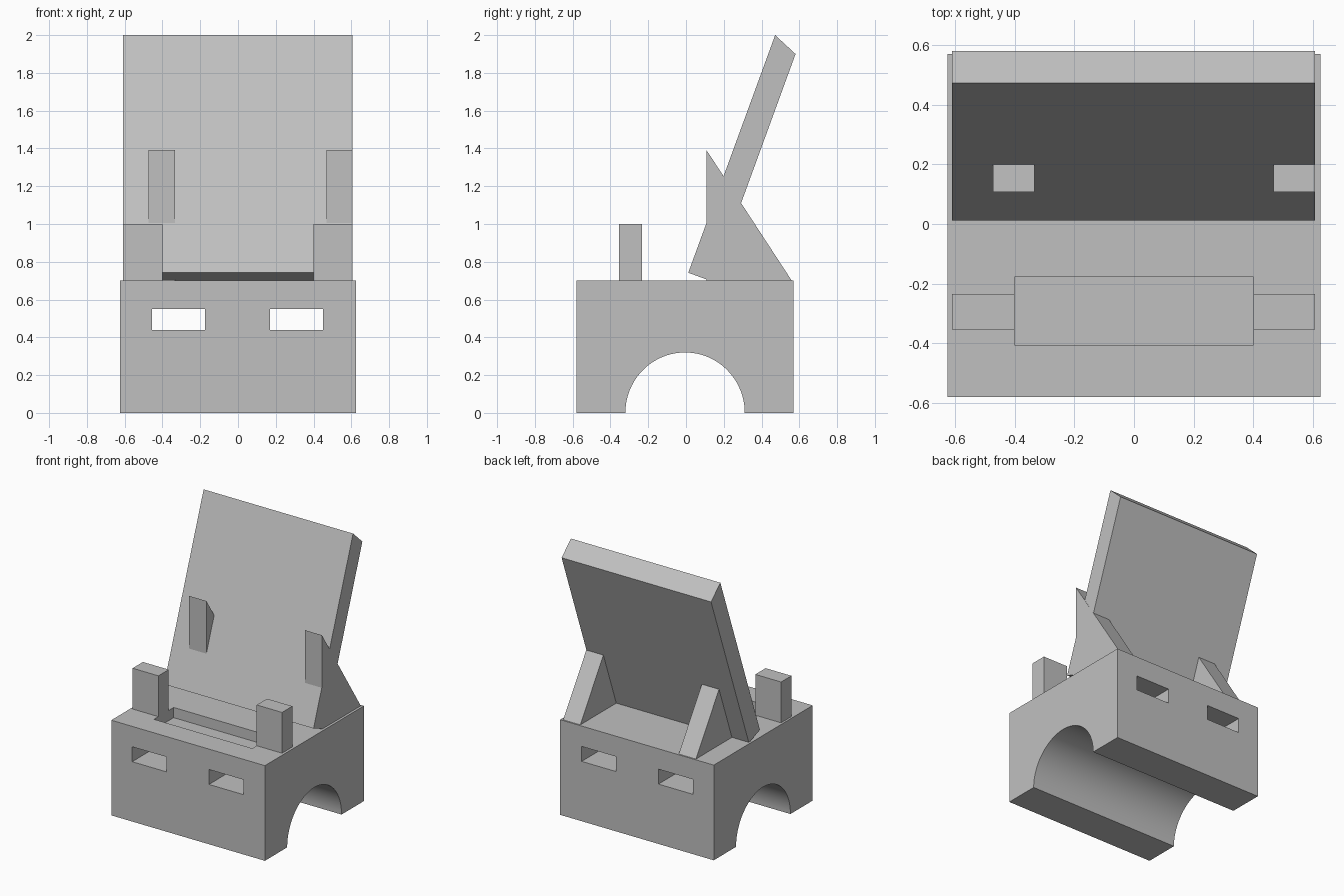
import bpy, bmesh
from math import pi, cos, sin, radians

cube = bpy.data.objects.get("Cube")
if cube:
    bpy.data.objects.remove(cube, do_unlink=True)

# One flat grey for everything
GREY = (0.53, 0.53, 0.53, 1)
grey = bpy.data.materials.new("plain grey")
grey.use_nodes = True
grey.diffuse_color = GREY
grey.node_tree.nodes["Principled BSDF"].inputs["Base Color"].default_value = GREY


def side_prism(name, outline, x0, x1):
    """Extrude a (y, z) outline along x from x0 to x1."""
    bm = bmesh.new()
    face = bm.faces.new([bm.verts.new((x0, y, z)) for y, z in outline])
    side = bmesh.ops.extrude_face_region(bm, geom=[face])["geom"]
    verts = [v for v in side if isinstance(v, bmesh.types.BMVert)]
    bmesh.ops.translate(bm, vec=(x1 - x0, 0, 0), verts=verts)
    bmesh.ops.recalc_face_normals(bm, faces=bm.faces)
    mesh = bpy.data.meshes.new(name)
    bm.to_mesh(mesh)
    bm.free()
    mesh.materials.append(grey)
    obj = bpy.data.objects.new(name, mesh)
    bpy.context.collection.objects.link(obj)
    return obj


def box(name, x0, x1, y0, y1, z0, z1):
    return side_prism(name, [(y0, z0), (y1, z0), (y1, z1), (y0, z1)], x0, x1)


def activate(obj):
    bpy.ops.object.select_all(action="DESELECT")
    obj.select_set(True)
    bpy.context.view_layer.objects.active = obj


def carve(obj, cutter):
    """Subtract the cutter from the object, then discard it."""
    cutter.hide_render = True
    mod = obj.modifiers.new("carve", "BOOLEAN")
    mod.operation = "DIFFERENCE"
    mod.solver = "EXACT"
    mod.object = cutter
    activate(obj)
    bpy.ops.object.modifier_apply(modifier=mod.name)
    bpy.data.objects.remove(cutter, do_unlink=True)


# Base block with a round arch running through underneath
TOP = 0.7
STEPS = 48
arch = [(-0.005 - 0.316 * cos(pi * i / STEPS), 0.32 * sin(pi * i / STEPS))
        for i in range(STEPS + 1)]
arch[0], arch[-1] = (arch[0][0], 0), (arch[-1][0], 0)
outline = [(-0.58, 0)] + arch + [(0.57, 0), (0.57, TOP), (-0.58, TOP)]
base = side_prism("base", outline, -0.625, 0.625)

# Two slots through the base from front to back
for x in (-0.455, 0.17):
    carve(base, box("slot_cutter", x, x + 0.28, -1, 1, 0.44, 0.55))

# Shallow pocket in the top between the posts
carve(base, box("pocket_cutter", -0.4, 0.4, -0.405, -0.177, TOP - 0.075, 1))
activate(base)
bpy.ops.object.shade_smooth_by_angle(angle=radians(30))

# Front posts
box("right_post", -0.61, -0.4, -0.354, -0.234, TOP, 1)
box("left_post", 0.4, 0.606, -0.354, -0.234, TOP, 1)

# Leaning back panel
panel = [(0.012, 0.742), (0.472, 2), (0.58, 1.9), (0.14, 0.695)]
side_prism("back_panel", panel, -0.61, 0.606)

# Triangular braces passing through the panel
brace = [(0.108, TOP), (0.56, TOP), (0.108, 1.392)]
side_prism("right_brace", brace, -0.473, -0.333)
side_prism("left_brace", brace, 0.468, 0.607)
